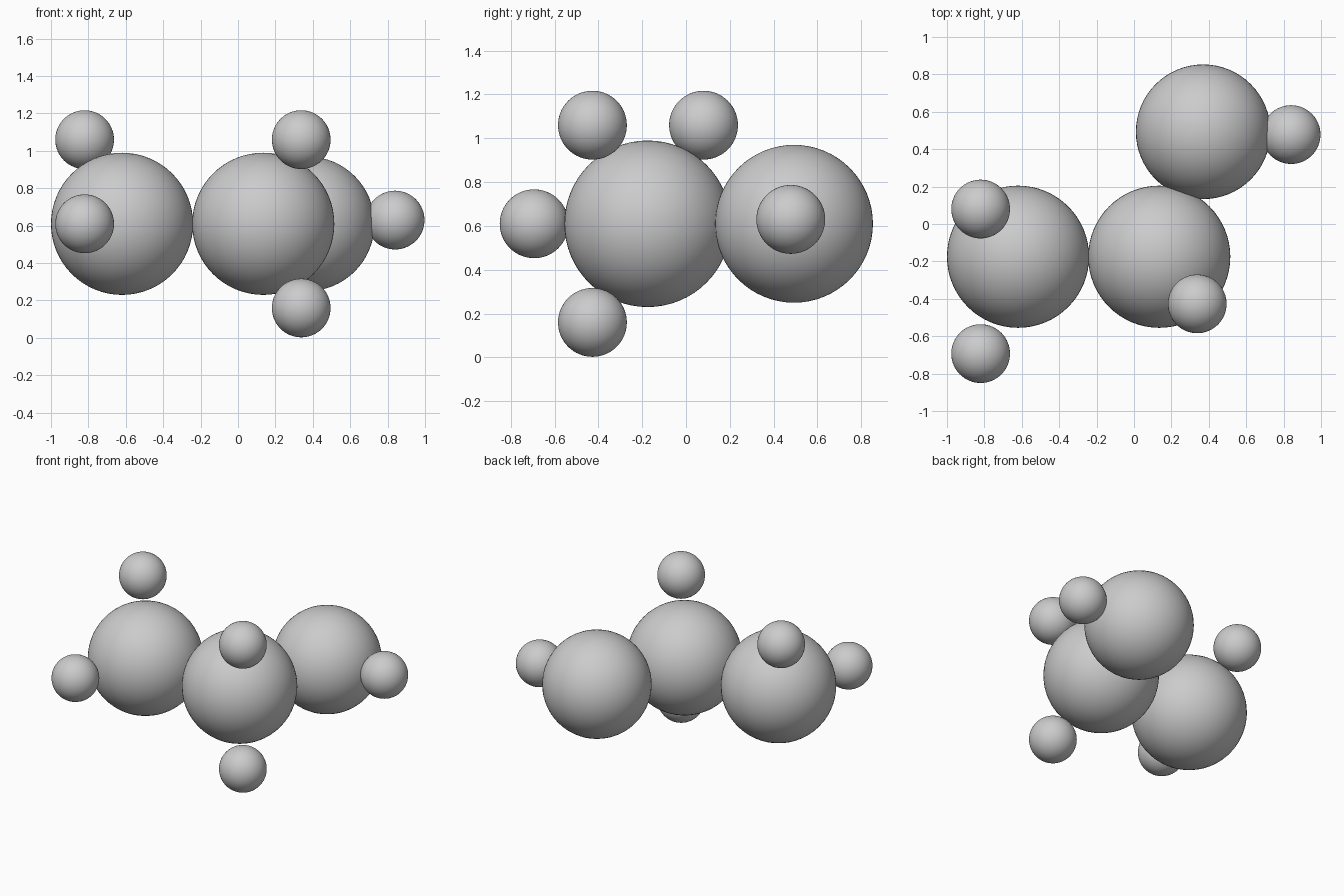
import bpy

cube = bpy.data.objects.get("Cube")
if cube:
    bpy.data.objects.remove(cube, do_unlink=True)

# Single neutral grey for every ball
grey = bpy.data.materials.new("neutral_grey")
grey.use_nodes = True
colour = (0.6, 0.6, 0.6, 1)
grey.diffuse_color = colour
grey.node_tree.nodes["Principled BSDF"].inputs["Base Color"].default_value = colour


def ball(name, radius, centre):
    bpy.ops.mesh.primitive_uv_sphere_add(
        segments=64, ring_count=32, radius=radius, location=centre)
    obj = bpy.context.object
    obj.name = name
    obj.data.materials.append(grey)
    bpy.ops.object.shade_smooth()


MID = 0.61      # height of the main chain
RISE = 0.45     # height offset of the raised and lowered small balls
BIG, END, SMALL = 0.38, 0.36, 0.157

# Chain of three large balls
ball("right_large_ball", BIG, (-0.62, -0.175, MID))
ball("middle_large_ball", BIG, (0.135, -0.175, MID))
ball("back_large_ball", END, (0.37, 0.493, MID))

# Small balls around the right large ball
ball("right_upper_small_ball", SMALL, (-0.82, 0.08, MID + RISE))
ball("right_front_small_ball", SMALL, (-0.82, -0.693, MID))

# Mirrored pair above and below the middle large ball
for name, side in (("upper", 1), ("lower", -1)):
    ball("middle_" + name + "_small_ball", SMALL, (0.338, -0.427, MID + side * RISE))

# Small ball beside the back large ball
ball("back_left_small_ball", SMALL, (0.84, 0.478, 0.63))
